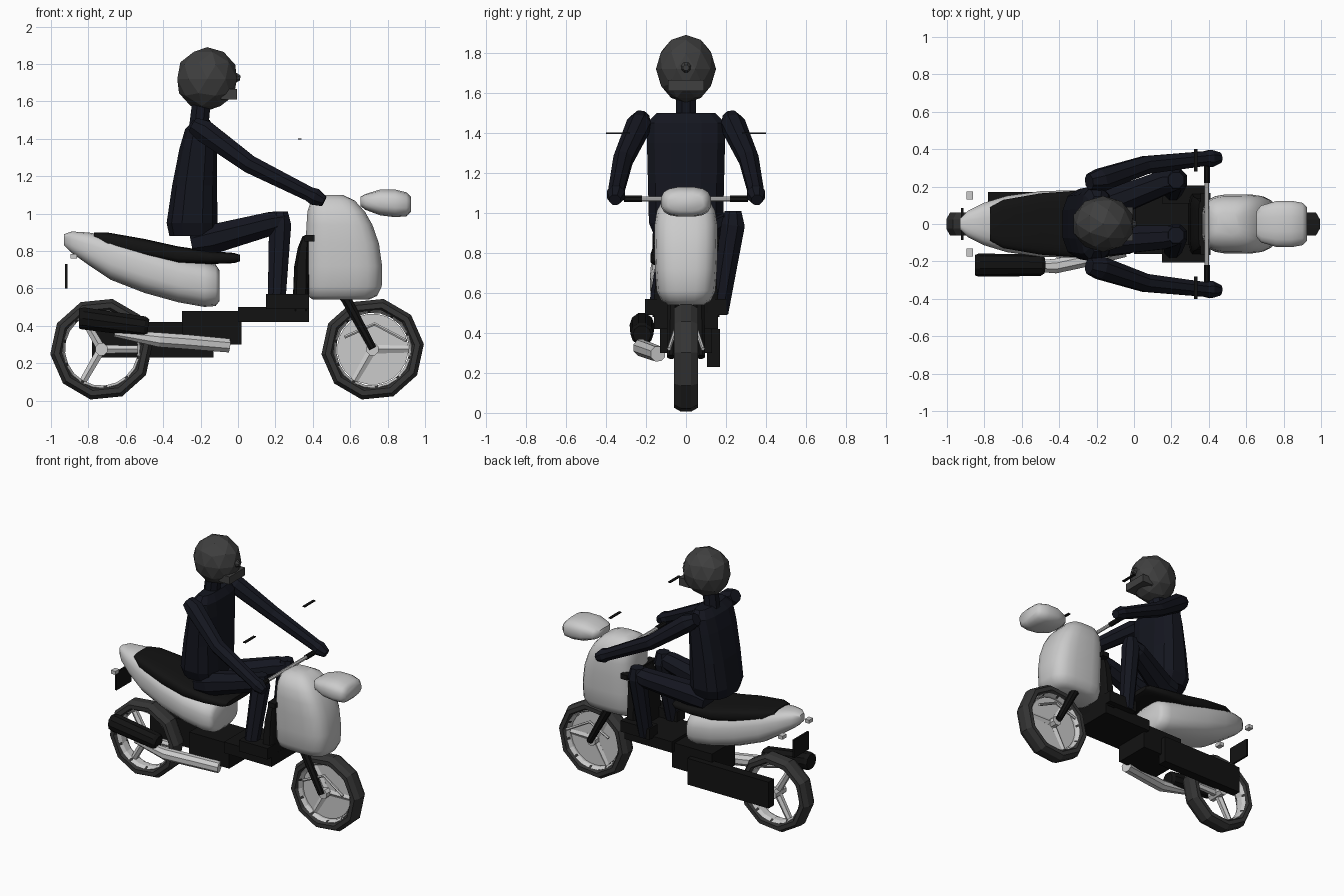
import bpy, bmesh, math
from mathutils import Vector, Matrix

if "Cube" in bpy.data.objects:
    bpy.data.objects.remove(bpy.data.objects["Cube"])


def mat(name, c):
    m = bpy.data.materials.new(name)
    m.diffuse_color = (*c, 1)
    m.use_nodes = True
    m.node_tree.nodes["Principled BSDF"].inputs["Base Color"].default_value = m.diffuse_color
    return m


BLACK = mat("black_plastic", (0.006, 0.006, 0.006))
RUBBER = mat("rubber", (0.035, 0.035, 0.035))
CLOTH = mat("dark_cloth", (0.007, 0.008, 0.014))
SHELL = mat("helmet_grey", (0.05, 0.05, 0.05))


def finish(name, bm, m=None, smooth=False):
    bmesh.ops.recalc_face_normals(bm, faces=bm.faces)
    me = bpy.data.meshes.new(name)
    bm.to_mesh(me)
    bm.free()
    ob = bpy.data.objects.new(name, me)
    bpy.context.collection.objects.link(ob)
    if m:
        me.materials.append(m)
    if smooth:
        bpy.context.view_layer.objects.active = ob
        ob.select_set(True)
        bpy.ops.object.shade_smooth_by_angle(angle=math.radians(50))
        ob.select_set(False)
    return ob


def skin(name, rings, m=None, smooth=False):
    """Bridge equal-sized rings of points and cap both ends."""
    bm = bmesh.new()
    vs = [[bm.verts.new(p) for p in r] for r in rings]
    n = len(vs[0])
    for a, b in zip(vs, vs[1:]):
        for i in range(n):
            j = (i + 1) % n
            bm.faces.new((a[i], a[j], b[j], b[i]))
    bm.faces.new(vs[0])
    bm.faces.new(vs[-1])
    return finish(name, bm, m, smooth)


def oval(n, e):
    """Unit superellipse points."""
    out = []
    for i in range(n):
        t = math.tau * (i + 0.5) / n
        c, s = math.cos(t), math.sin(t)
        out.append((math.copysign(abs(c) ** e, c), math.copysign(abs(s) ** e, s)))
    return out


def loft_x(name, secs, m=None, n=20, e=0.7, smooth=True):
    """Sections (x, z_low, z_high, half_width)."""
    return skin(name, [[(x, w * a, (lo + hi) / 2 + (hi - lo) / 2 * b) for a, b in oval(n, e)]
                       for x, lo, hi, w in secs], m, smooth)


def loft_z(name, secs, m=None, n=20, e=0.6, smooth=True):
    """Sections (z, x_back, x_front, half_width)."""
    return skin(name, [[((lo + hi) / 2 + (hi - lo) / 2 * a, w * b, z) for a, b in oval(n, e)]
                       for z, lo, hi, w in secs], m, smooth)


def tube(name, pts, m=None, n=8, smooth=False):
    """Sweep through points (x, y, z, radius)."""
    P = [Vector(p[:3]) for p in pts]
    rings = []
    for i, p in enumerate(P):
        t = (P[min(i + 1, len(P) - 1)] - P[max(i - 1, 0)]).normalized()
        ref = Vector((0, 1, 0)) if abs(t.y) < 0.8 else Vector((0, 0, 1))
        u = t.cross(ref).normalized()
        v = t.cross(u)
        r = pts[i][3]
        rings.append([p + r * (u * a + v * b) for a, b in oval(n, 1)])
    return skin(name, rings, m, smooth)


def box(name, x0, x1, y0, y1, z0, z1, m=None):
    bm = bmesh.new()
    bmesh.ops.create_cube(bm, size=1)
    bmesh.ops.transform(bm, verts=bm.verts, matrix=Matrix.Translation(
        ((x0 + x1) / 2, (y0 + y1) / 2, (z0 + z1) / 2)) @ Matrix.Diagonal((x1 - x0, y1 - y0, z1 - z0, 1)))
    return finish(name, bm, m)


def ring(name, cx, cz, R, r, w, seg, sides, m=None):
    """Wheel ring around the y axis: radial half-size r, half-width w."""
    bm = bmesh.new()
    g = []
    for i in range(seg):
        t = math.tau * i / seg + 0.1
        g.append([bm.verts.new((cx + (R + r * a) * math.cos(t), w * b, cz + (R + r * a) * math.sin(t)))
                  for a, b in oval(sides, 1)])
    for i in range(seg):
        for j in range(sides):
            k, l = (i + 1) % seg, (j + 1) % sides
            bm.faces.new((g[i][j], g[k][j], g[k][l], g[i][l]))
    return finish(name, bm, m)


# Wheels
for tag, cx in (("rear", -0.73), ("front", 0.72)):
    cz = 0.275
    ring(tag + "_tyre", cx, cz, 0.24, 0.038, 0.066, 10, 8, RUBBER)
    ring(tag + "_rim", cx, cz, 0.207, 0.014, 0.045, 20, 6)
    tube(tag + "_hub", [(cx, -0.06, cz, 0.035), (cx, 0.06, cz, 0.035)])
    for k in range(3):
        a = math.radians(k * 120)
        c, s = math.cos(a), math.sin(a)
        tube(tag + "_spoke", [(cx + 0.02 * c, 0, cz + 0.02 * s, 0.026),
                              (cx + 0.21 * c, 0, cz + 0.21 * s, 0.022)], n=6)
tube("brake_disc", [(0.72, -0.012, 0.275, 0.19), (0.72, 0.012, 0.275, 0.19)], n=24)

# Bodywork
loft_z("front_cowl", [(0.54, 0.40, 0.70, 0.09), (0.56, 0.37, 0.745, 0.125), (0.61, 0.36, 0.77, 0.148),
                      (0.72, 0.36, 0.772, 0.156), (0.84, 0.36, 0.755, 0.16), (0.94, 0.365, 0.72, 0.158),
                      (1.01, 0.37, 0.68, 0.147), (1.07, 0.39, 0.625, 0.115), (1.10, 0.44, 0.56, 0.06)])
loft_x("headlight_cowl", [(0.655, 1.04, 1.09, 0.07), (0.68, 1.02, 1.105, 0.10), (0.76, 0.99, 1.13, 0.124),
                          (0.84, 0.98, 1.13, 0.126), (0.90, 0.985, 1.115, 0.115), (0.925, 1.01, 1.09, 0.09)], n=16)
loft_x("rear_body", [(-0.93, 0.83, 0.89, 0.03), (-0.89, 0.79, 0.905, 0.07), (-0.80, 0.725, 0.90, 0.115),
                     (-0.68, 0.645, 0.88, 0.152), (-0.50, 0.575, 0.83, 0.177), (-0.32, 0.525, 0.775, 0.182),
                     (-0.18, 0.50, 0.745, 0.176), (-0.12, 0.505, 0.73, 0.165), (-0.10, 0.53, 0.70, 0.14)])
loft_x("seat", [(-0.77, 0.85, 0.90, 0.09), (-0.70, 0.81, 0.90, 0.13), (-0.50, 0.765, 0.865, 0.165),
                (-0.32, 0.73, 0.825, 0.178), (-0.15, 0.73, 0.80, 0.178), (-0.02, 0.735, 0.79, 0.16),
                (0.01, 0.745, 0.78, 0.14)], BLACK, e=0.55)
loft_z("leg_shield", [(0.48, 0.29, 0.38, 0.17), (0.72, 0.30, 0.38, 0.15), (0.82, 0.32, 0.38, 0.14),
                      (0.88, 0.345, 0.38, 0.12)], BLACK, n=12, e=0.4)
box("shield_hook", 0.355, 0.41, -0.165, 0.165, 0.85, 0.885, BLACK)

# Chassis and engine
box("floorboard", 0.0, 0.38, -0.16, 0.16, 0.42, 0.50, BLACK)
box("engine_block", -0.30, 0.02, -0.13, 0.13, 0.30, 0.48, BLACK)
box("drive_case", -0.78, -0.13, 0.105, 0.17, 0.23, 0.42, BLACK)

# Exhaust
tube("muffler", [(-0.85, -0.22, 0.44, 0.055), (-0.83, -0.22, 0.44, 0.062),
                 (-0.50, -0.22, 0.395, 0.058), (-0.48, -0.22, 0.392, 0.045)], BLACK, 10)
tube("exhaust_pipe", [(-0.66, -0.225, 0.36, 0.02), (-0.42, -0.225, 0.325, 0.042),
                      (-0.28, -0.195, 0.315, 0.042), (-0.05, -0.14, 0.295, 0.04)])

# Mirrored small parts: forks, grips, mirrors, indicators, shoes, arms
for s, side in ((-1, "right"), (1, "left")):
    tube(side + "_fork", [(0.54, s * 0.06, 0.60, 0.032), (0.58, s * 0.065, 0.54, 0.03),
                          (0.72, s * 0.075, 0.28, 0.022)], BLACK)
    tube(side + "_fender_stay", [(0.57, s * 0.07, 0.34, 0.01), (0.73, s * 0.055, 0.41, 0.01),
                                 (0.90, s * 0.085, 0.32, 0.01)], n=6)
    tube(side + "_grip", [(0.39, s * 0.22, 1.07, 0.018), (0.39, s * 0.31, 1.07, 0.018)], BLACK)
    box(side + "_mirror", 0.32, 0.34, *sorted((s * 0.28, s * 0.40)), 1.395, 1.401, BLACK)
    box(side + "_indicator", -0.895, -0.86, *sorted((s * 0.13, s * 0.175)), 0.76, 0.785)
    box(side + "_shoe", 0.15, 0.38, *sorted((s * 0.11, s * 0.205)), 0.49, 0.57, BLACK)
    tube(side + "_arm", [(-0.24, s * 0.225, 1.475, 0.045), (-0.18, s * 0.235, 1.44, 0.065),
                         (0.06, s * 0.315, 1.265, 0.052), (0.38, s * 0.35, 1.105, 0.042),
                         (0.41, s * 0.35, 1.09, 0.05), (0.46, s * 0.355, 1.065, 0.03)], CLOTH)
tube("handlebar", [(0.39, -0.30, 1.07, 0.013), (0.39, 0.30, 1.07, 0.013)])
box("rear_plate", -0.925, -0.912, -0.085, 0.085, 0.60, 0.73, BLACK)

# Rider
loft_z("torso", [(0.88, -0.37, -0.11, 0.16), (0.95, -0.385, -0.105, 0.19), (1.15, -0.355, -0.11, 0.195),
                 (1.35, -0.315, -0.11, 0.20), (1.45, -0.285, -0.12, 0.20), (1.50, -0.24, -0.15, 0.15)],
       CLOTH, n=12, e=0.7, smooth=False)
tube("neck", [(-0.21, 0, 1.46, 0.056), (-0.195, 0, 1.60, 0.053)], CLOTH)
for side, hip, knee, foot in (("right", -0.09, -0.06, -0.145), ("left", 0.10, 0.235, 0.165)):
    tube(side + "_thigh", [(-0.25, hip, 0.84, 0.07), (-0.15, hip, 0.86, 0.085),
                           (0.17, knee - 0.01, 0.945, 0.068), (0.25, knee, 0.965, 0.05)], CLOTH)
    tube(side + "_shin", [(0.225, knee, 1.01, 0.045), (0.225, knee, 0.94, 0.064),
                          (0.205, foot, 0.50, 0.05)], CLOTH)

# Helmet with chin guard
bm = bmesh.new()
bmesh.ops.create_icosphere(bm, subdivisions=2, radius=1)
bmesh.ops.transform(bm, verts=bm.verts, matrix=Matrix.Translation((-0.165, 0, 1.72))
                    @ Matrix.Diagonal((0.168, 0.15, 0.17, 1)))
finish("helmet", bm, SHELL)
box("chin_guard", -0.09, -0.005, -0.09, 0.09, 1.61, 1.665, SHELL)
tube("visor_peak", [(-0.05, 0, 1.73, 0.05), (0.012, 0, 1.725, 0.015)], SHELL)
